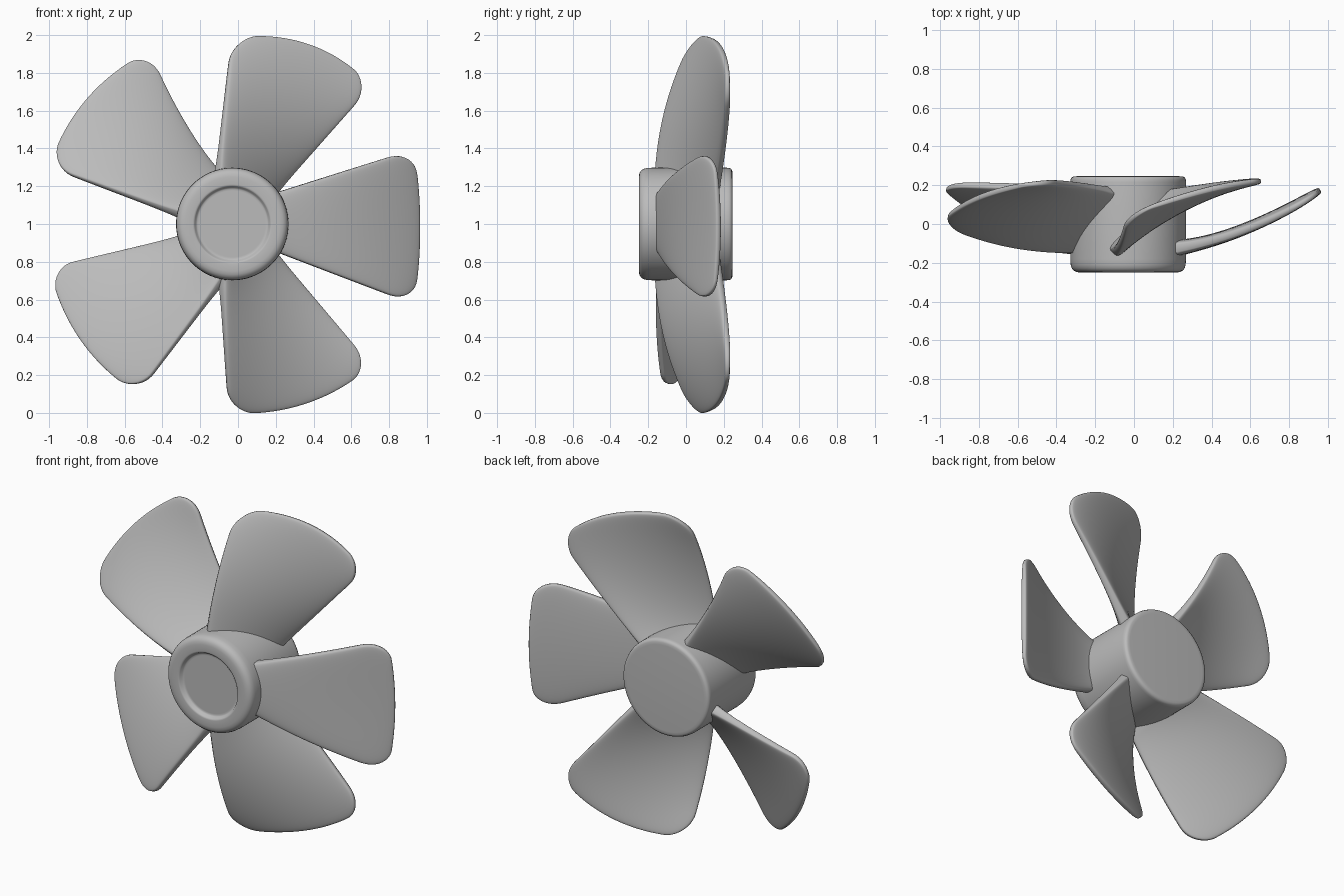
import bpy, bmesh, math
from mathutils import Vector

if "Cube" in bpy.data.objects:
    bpy.data.objects.remove(bpy.data.objects["Cube"])

grey = bpy.data.materials.new("plain_grey")
grey.diffuse_color = (0.5, 0.5, 0.5, 1)
grey.use_nodes = True
grey.node_tree.nodes["Principled BSDF"].inputs["Base Color"].default_value = grey.diffuse_color
CENTRE = Vector((-0.03, 0, 1.0))


def finish(name, bm, angle):
    bmesh.ops.remove_doubles(bm, verts=bm.verts, dist=0.0002)
    bmesh.ops.recalc_face_normals(bm, faces=bm.faces)
    mesh = bpy.data.meshes.new(name)
    bm.to_mesh(mesh)
    bm.free()
    mesh.materials.append(grey)
    ob = bpy.data.objects.new(name, mesh)
    bpy.context.collection.objects.link(ob)
    bpy.ops.object.select_all(action='DESELECT')
    ob.select_set(True)
    bpy.context.view_layer.objects.active = ob
    bpy.ops.object.shade_smooth_by_angle(angle=math.radians(angle))
    return ob


# Hub: profile (radius, y) spun around the y axis, with a shallow front recess
profile = [(0, -0.227), (0.176, -0.227), (0.185, -0.227), (0.192, -0.231), (0.199, -0.245),
           (0.204, -0.249), (0.21, -0.25), (0.25, -0.25), (0.268, -0.247), (0.282, -0.239),
           (0.291, -0.227), (0.296, -0.21), (0.298, -0.18), (0.298, 0.215), (0.297, 0.228),
           (0.292, 0.24), (0.28, 0.245), (0.265, 0.246), (0, 0.246)]
bm = bmesh.new()
N = 96
rings = [[bm.verts.new(CENTRE + Vector((r * math.cos(a), y, r * math.sin(a))))
          for a in (math.tau * i / N for i in range(N))] if r else
         [bm.verts.new(CENTRE + Vector((0, y, 0)))] for r, y in profile]
for p, q in zip(rings, rings[1:]):
    for i in range(N):
        j = (i + 1) % N
        if len(p) == 1:
            bm.faces.new((p[0], q[i], q[j]))
        elif len(q) == 1:
            bm.faces.new((p[i], p[j], q[0]))
        else:
            bm.faces.new((p[i], p[j], q[j], q[i]))
finish("hub", bm, 60)


# Blade: twisted patch between four corners, rounded outer corners and soft rim.
# sag_a / sag_b bow each long edge forward, pinch_b hollows edge b inwards,
# bow curves the middle of the tip backwards.
def blade(name, root_a, root_b, tip_a, tip_b, bulge, sag_a=0.0, sag_b=0.0, pinch_b=0.0,
          bow=0.03, thick=0.065, corner=0.18, start=-0.1):
    ra, rb, ta, tb = map(Vector, (root_a, root_b, tip_a, tip_b))
    out = (ta + tb) / 2 - CENTRE
    out.y = 0
    out.normalize()
    across = (ta - tb)
    across.y = 0
    across.normalize()

    def surf(s, t):
        p = ra.lerp(rb, s).lerp(ta.lerp(tb, s), t)
        mid = 4 * max(t, 0) * (1 - t)
        arch = 4 * s * (1 - s)
        p.y += bow * arch * max(t, 0) ** 2 - mid * (sag_a * (1 - s) + sag_b * s)
        p += across * pinch_b * mid * s
        return p + out * bulge * arch * max(t, 0) ** 3

    def normal(s, t):
        e = 0.002
        ds = surf(s + e, t) - surf(s - e, t)
        dt = surf(s, t + e) - surf(s, t - e)
        return ds.cross(dt).normalized()

    cols, rows = 32, 32
    bm = bmesh.new()
    for side in (-1, 1):
        grid = []
        for j in range(rows + 1):
            v = math.pi / 2 * j / rows
            t = start + (1 - start) * math.sin(v)
            k = max(0, (t - 1 + corner) / corner)
            m = corner * 0.9 * (1 - math.sqrt(max(0, 1 - k * k)))
            line = []
            for i in range(cols + 1):
                u = math.pi * i / cols
                s = m + (1 - 2 * m) * (1 - math.cos(u)) / 2
                rim = max(0, math.sin(u) * math.cos(v)) ** 0.35
                if i in (0, cols) or j == rows:
                    rim = 0
                h = thick / 2 * rim * (1 + 0.5 * min(1, 1 - t) ** 7)
                line.append(bm.verts.new(surf(s, t) + normal(s, t) * h * side))
            grid.append(line)
        for p, q in zip(grid, grid[1:]):
            for i in range(cols):
                bm.faces.new((p[i], p[i + 1], q[i + 1], q[i]))
    finish(name, bm, 80)


blade("blade_right", (0.18, -0.13, 1.16), (0.18, -0.13, 0.86),
      (0.93, 0.145, 1.395), (0.93, 0.145, 0.575), 0.03, 0.045, 0.045)
blade("blade_upper_right", (-0.11, -0.15, 1.26), (0.18, 0.16, 1.15),
      (-0.035, 0.045, 1.985), (0.71, 0.225, 1.73), 0.1, 0.045, -0.01, bow=0.04)
blade("blade_upper_left", (-0.29, -0.135, 1.04), (-0.1, 0.175, 1.26),
      (-1.0, 0.005, 1.3), (-0.465, 0.215, 1.92), 0.085, 0.045, -0.01, 0.03)
blade("blade_lower_left", (-0.08, -0.14, 0.7), (-0.28, 0.175, 0.93),
      (-0.53, -0.11, 0.1), (-1.0, 0.2, 0.77), 0.085, 0.02, -0.01)
blade("blade_lower_right", (0.17, 0.16, 0.87), (-0.09, -0.15, 0.72),
      (0.71, 0.225, 0.25), (-0.05, 0.045, 0.0), 0.08, -0.01, 0.045, bow=0.04)
